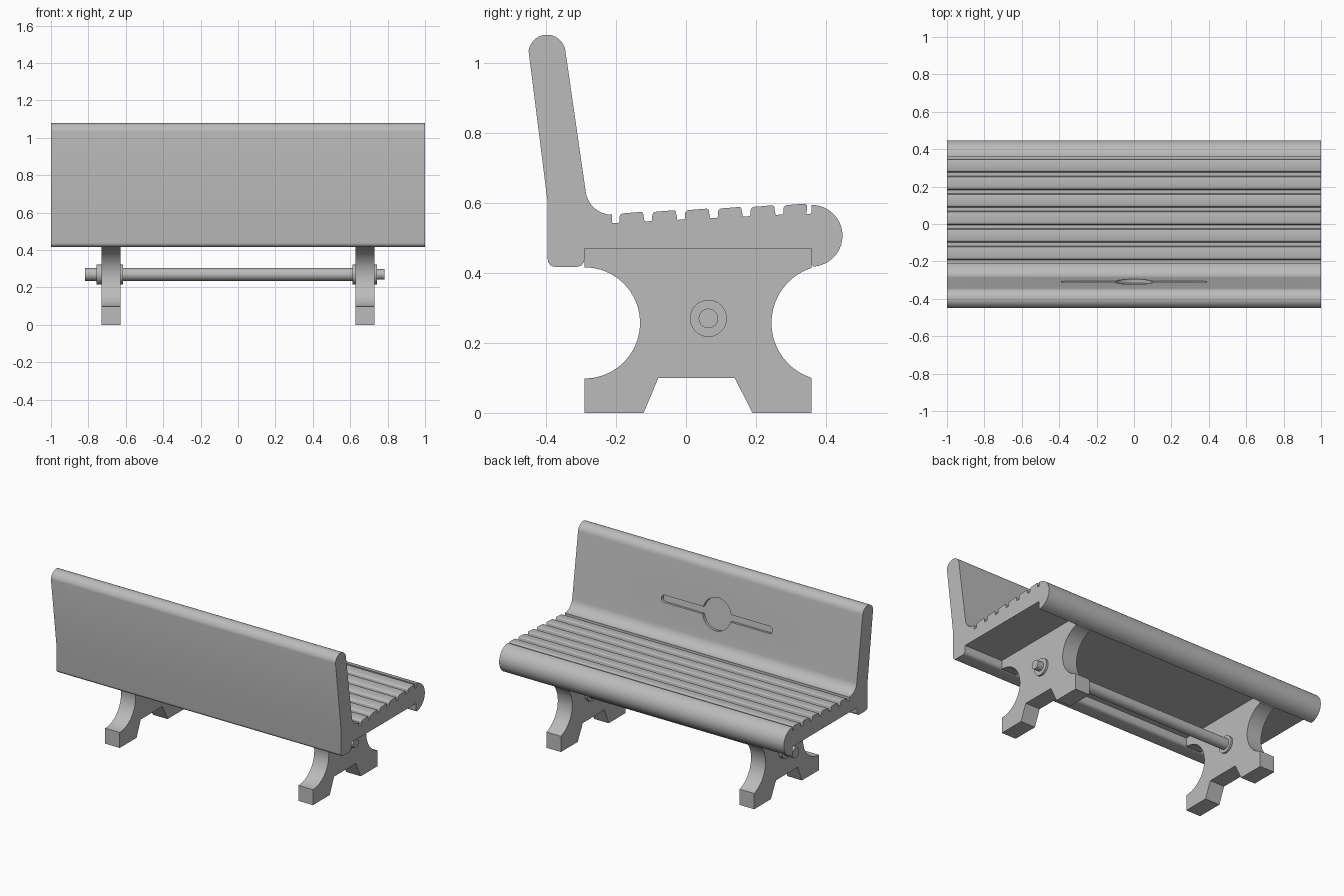
import bpy, bmesh
from math import sin, cos, pi, radians, asin
from mathutils import Matrix, Vector

cube = bpy.data.objects.get("Cube")
if cube:
    bpy.data.objects.remove(cube)

grey = bpy.data.materials.new("plain grey")
grey.use_nodes = True
colour = (0.5, 0.5, 0.5, 1)
grey.diffuse_color = colour
grey.node_tree.nodes["Principled BSDF"].inputs["Base Color"].default_value = colour


def arc(c, r, a0, a1, n=12):
    """Points on a circle, angles in degrees."""
    return [(c[0] + r * cos(radians(a0 + (a1 - a0) * i / n)),
             c[1] + r * sin(radians(a0 + (a1 - a0) * i / n))) for i in range(n + 1)]


def prism(name, outline, depth, frame):
    """Extrude a 2D outline along local z, centred, then place it with a frame."""
    bm = bmesh.new()
    face = bm.faces.new([bm.verts.new((a, b, -depth / 2)) for a, b in outline])
    top = bmesh.ops.extrude_face_region(bm, geom=[face])["geom"]
    bmesh.ops.translate(bm, vec=(0, 0, depth),
                        verts=[v for v in top if isinstance(v, bmesh.types.BMVert)])
    bm.transform(frame)
    bmesh.ops.recalc_face_normals(bm, faces=bm.faces)
    mesh = bpy.data.meshes.new(name)
    bm.to_mesh(mesh)
    bm.free()
    mesh.materials.append(grey)
    obj = bpy.data.objects.new(name, mesh)
    bpy.context.collection.objects.link(obj)
    return obj


def smooth(obj):
    bpy.ops.object.select_all(action="DESELECT")
    obj.select_set(True)
    bpy.context.view_layer.objects.active = obj
    bpy.ops.object.shade_smooth_by_angle(angle=radians(30))


def along_x(x):
    """Frame for a (y, z) outline extruded along x."""
    return Matrix(((0, 0, 1, x), (1, 0, 0, 0), (0, 1, 0, 0), (0, 0, 0, 1)))


def rod(name, x0, x1, r):
    smooth(prism(name, arc((0.064, 0.27), r, 0, 345, 23), x1 - x0, along_x((x0 + x1) / 2)))


# Bench body: backrest, grooved seat and rounded nose in one profile
low, under = 0.417, 0.47
body = [(-0.395, 0.6)]
body += arc((-0.397, 1.027), 0.053, 173, 8, 20)
body += arc((-0.212, 0.641), 0.075, 188, 270, 10)
for i in range(6):
    y0 = -0.19 + 0.0936 * i
    y1 = y0 + 0.068
    top = 0.570 + 0.0047 * i
    floor = top - 0.028
    body += [(y0 - 0.022, floor), (y0 - 0.003, floor + 0.001), (y0, floor + 0.004)]
    body += arc((y0 + 0.012, top - 0.012), 0.012, 180, 95, 4)
    body += arc((y1 - 0.007, top - 0.003), 0.007, 85, 0, 4)
body += [(0.344, 0.568), (0.358, 0.569)]
body += arc((0.359, 0.506), 0.088, 90, -80, 24)
body += arc((0.366, low + 0.009), 0.008, 270, 180, 3)
body += [(0.358, under), (-0.29, under)]
body += arc((-0.312, low + 0.022), 0.022, 0, -90, 5)
body += arc((-0.373, low + 0.022), 0.022, -90, -180, 5)
bench = prism("bench_body", body, 2, along_x(0))

# Shallow recess in the backrest: a disc crossed by a round-ended bar
r, h, reach = 0.1, 0.022, 0.39
a = asin(h / r) * 180 / pi
shape = arc((0, 0), r, a, 180 - a, 20) + arc((h - reach, 0), h, 90, 270, 10)
shape += arc((0, 0), r, 180 + a, 360 - a, 20) + arc((reach - h, 0), h, -90, 90, 10)
up = Vector((0, -0.139, 0.990)).normalized()
side = Vector((1, 0, 0))
out = side.cross(up)
frame = Matrix((side, up, out)).transposed().to_4x4()
frame.translation = (0, -0.309, 0.788)
cutter = prism("recess_cutter", shape, 0.04, frame)
cutter.hide_render = True
cut = bench.modifiers.new("recess", "BOOLEAN")
cut.operation = "DIFFERENCE"
cut.solver = "EXACT"
cut.object = cutter
bpy.context.view_layer.objects.active = bench
bpy.ops.object.modifier_apply(modifier=cut.name)
bpy.data.objects.remove(cutter)
smooth(bench)

# Legs with hollow curved sides and a notch between the feet
leg = [(-0.29, 0), (-0.121, 0), (-0.079, 0.1), (0.139, 0.1), (0.19, 0), (0.358, 0)]
leg += arc((0.409, 0.257), 0.165, 252, 108, 20)
leg += [(0.358, under), (-0.29, under)]
leg += arc((-0.29, 0.257), 0.159, 90, -90, 20)
for name, s in (("left", 1), ("right", -1)):
    smooth(prism(name + "_leg", leg, 0.102, along_x(s * 0.679)))
rod("left_washers", 0.612, 0.743, 0.053)
rod("right_washers", -0.757, -0.615, 0.053)

# Cross rod, thinner at its left end
rod("cross_rod", -0.817, 0.63, 0.034)
rod("rod_end", 0.62, 0.783, 0.028)
